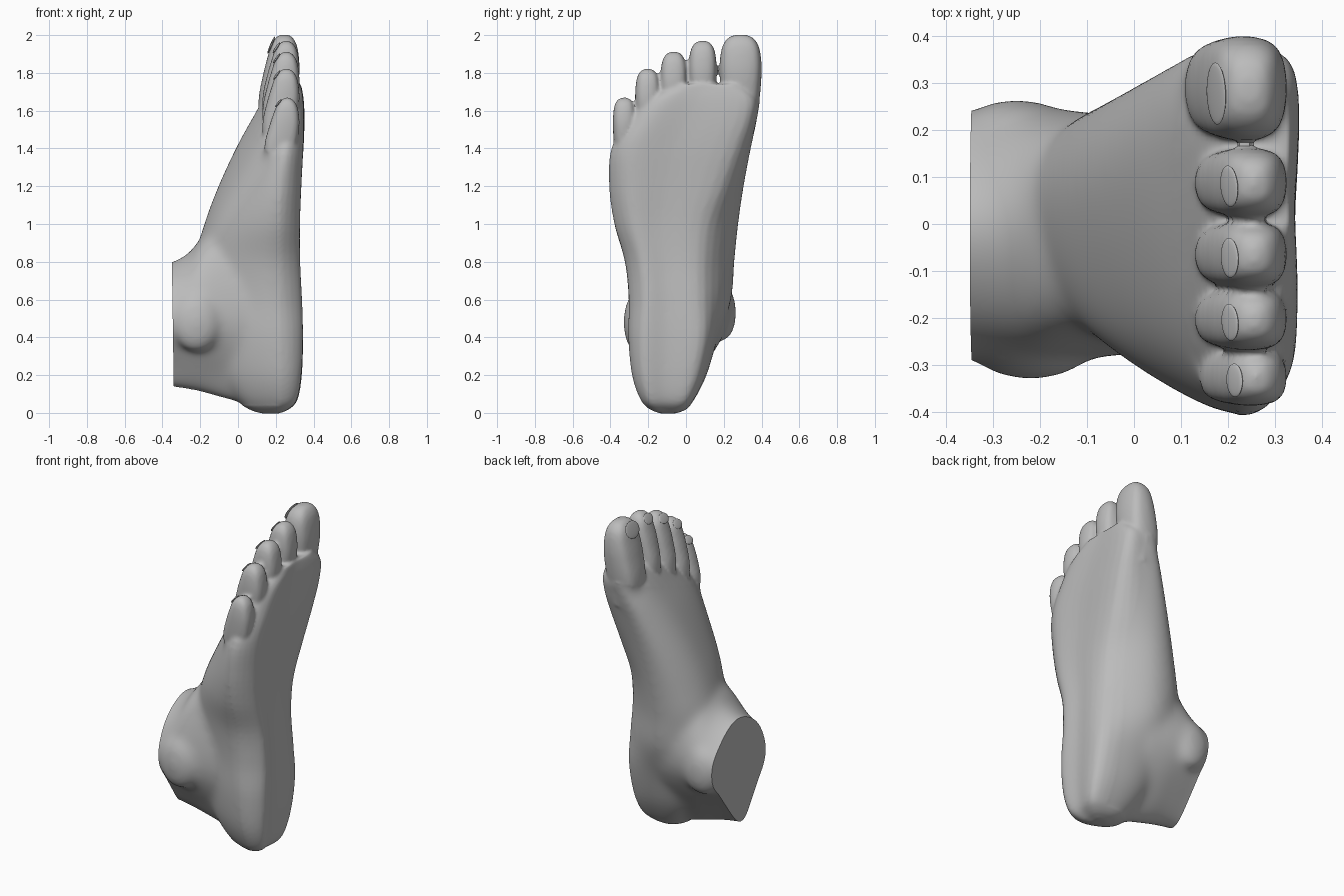
import bpy
import bmesh
from mathutils import Vector, Matrix
from mathutils.bvhtree import BVHTree

cube = bpy.data.objects.get("Cube")
if cube:
    bpy.data.objects.remove(cube, do_unlink=True)

grey = bpy.data.materials.new("plain_grey")
grey.use_nodes = True
grey.diffuse_color = (0.5, 0.5, 0.5, 1)
grey.node_tree.nodes["Principled BSDF"].inputs["Base Color"].default_value = (0.5, 0.5, 0.5, 1)


def spline(pts, steps, closed):
    """Smooth curve running through all the points."""
    n = len(pts)
    pick = (lambda i: pts[i % n]) if closed else (lambda i: pts[max(0, min(n - 1, i))])
    out = []
    for i in range(n if closed else n - 1):
        a, b, c, d = (pick(i + k) for k in (-1, 0, 1, 2))
        for s in range(steps):
            t = s / steps
            out.append(0.5 * (2 * b + (c - a) * t + (2 * a - 5 * b + 4 * c - d) * t * t
                              + (3 * b - a - 3 * c + d) * t ** 3))
    if not closed:
        out.append(pts[-1])
    return out


def loft(bm, sections):
    """Closed skin over a row of sections with equal point counts."""
    part = bmesh.new()
    rings = [spline([Vector(p) for p in s], 5, True) for s in sections]
    columns = [spline(list(col), 5, False) for col in zip(*rings)]
    grid = [[part.verts.new(p) for p in col] for col in columns]
    n = len(grid)
    for i in range(n):
        a, b = grid[i], grid[(i + 1) % n]
        for j in range(len(a) - 1):
            part.faces.new((a[j], b[j], b[j + 1], a[j + 1]))
    part.faces.new([col[0] for col in grid])
    part.faces.new([col[-1] for col in grid])
    bmesh.ops.recalc_face_normals(part, faces=part.faces)
    mesh = bpy.data.meshes.new("part")
    part.to_mesh(mesh)
    part.free()
    bm.from_mesh(mesh)
    bpy.data.meshes.remove(mesh)


def foot_section(z, sole, top, lo, hi, sole_hi, arch):
    """Flat sole with a raised arch, broad instep that leans towards the big toe higher up."""
    h, w = sole - top, hi - lo
    peak = 0.55 + 0.12 * z
    slope = 0.16 + 0.27 * min(max(z - 0.9, 0), 0.6)
    return [(sole, lo + 0.13 * w, z), (sole, (lo + sole_hi) / 2, z), (sole - arch, sole_hi, z),
            (sole - 0.46 * h, hi, z), (top + 0.17 * h, lo + (peak / 2 + 0.615) * w, z),
            (top, lo + peak * w, z), (top + slope * h, lo + 0.24 * w, z),
            (sole - 0.29 * h, lo, z)]


def ankle_section(x, lo, hi, bottom, top):
    """Domed at the shin, narrow at the heel tendon."""
    return [(x, -0.06, bottom), (x, hi - 0.16, bottom + 0.14), (x, hi, 0.53),
            (x, hi - 0.08, top - 0.1), (x, -0.01, top), (x, lo + 0.08, top - 0.1),
            (x, lo, 0.49), (x, lo + 0.12, bottom + 0.12)]


def toe_section(z, y, half, x0, x1):
    """Rounded box section."""
    c, r = (x0 + x1) / 2, (x1 - x0) / 2
    k = 0.78
    return [(c + r * u, y + half * v, z) for u, v in
            ((1, 0), (k, k), (0, 1), (-k, k), (-1, 0), (-k, -k), (0, -1), (k, -k))]


bm = bmesh.new()

# Heel, arch and ball of the foot
loft(bm, [foot_section(*s) for s in (
    (-0.004, 0.21, 0.13, -0.13, -0.06, -0.07, 0),
    (0.018, 0.262, 0.06, -0.19, 0.0, -0.03, 0),
    (0.07, 0.305, -0.01, -0.24, 0.045, 0.01, 0),
    (0.2, 0.326, -0.10, -0.285, 0.11, 0.06, 0.003),
    (0.4, 0.333, -0.18, -0.305, 0.17, 0.10, 0.008),
    (0.6, 0.327, -0.22, -0.305, 0.235, 0.10, 0.015),
    (0.8, 0.317, -0.23, -0.325, 0.25, 0.10, 0.02),
    (1.0, 0.317, -0.18, -0.382, 0.27, 0.12, 0.018),
    (1.2, 0.326, -0.105, -0.406, 0.30, 0.19, 0.012),
    (1.4, 0.338, -0.012, -0.394, 0.338, 0.26, 0.004),
    (1.55, 0.343, 0.07, -0.30, 0.37, 0.31, 0),
    (1.66, 0.341, 0.14, -0.20, 0.38, 0.32, 0),
    (1.74, 0.33, 0.22, -0.05, 0.31, 0.25, 0))])

# Ankle, overlong so that it can be cut flat
loft(bm, [ankle_section(*s) for s in (
    (-0.46, -0.285, 0.235, 0.135, 0.78),
    (-0.35, -0.285, 0.238, 0.132, 0.80),
    (-0.26, -0.295, 0.243, 0.12, 0.85),
    (-0.2, -0.297, 0.243, 0.108, 0.92),
    (-0.1, -0.285, 0.238, 0.08, 1.0),
    (0.05, -0.275, 0.215, 0.04, 1.05))])

# Ankle bones
for centre, size in (((-0.25, 0.20, 0.53), (0.12, 0.067, 0.15)),
                     ((-0.22, -0.265, 0.48), (0.13, 0.067, 0.16))):
    bmesh.ops.create_uvsphere(bm, u_segments=24, v_segments=16, radius=1,
                              matrix=Matrix.Translation(centre) @ Matrix.Diagonal((*size, 1)))

# Toes: y, half width, tip height, rise of the upper side, length scale
toes = ((0.289, 0.111, 2.002, -0.006, 1.15), (0.088, 0.074, 1.97, 0.015, 1.0),
        (-0.065, 0.071, 1.912, 0.015, 1.0), (-0.203, 0.066, 1.822, 0.015, 0.95),
        (-0.327, 0.060, 1.67, 0.025, 0.85))
# Distance from the tip, upper x, lower x, width factor
toe_profile = ((0, 0.232, 0.265, 0.2), (0.012, 0.208, 0.288, 0.55), (0.045, 0.182, 0.31, 0.83),
               (0.1, 0.163, 0.322, 0.97), (0.18, 0.14, 0.325, 1.0),
               (0.3, 0.115, 0.31, 0.9), (0.45, 0.12, 0.28, 0.65))
for y, half, tip, rise, scale in toes:
    loft(bm, [toe_section(tip - d * scale, y, half * f, x0 + rise, x1)
              for d, x0, x1, f in toe_profile])

# Blend the parts into one skin
rough = bpy.data.meshes.new("foot")
bm.to_mesh(rough)
bm.free()
foot = bpy.data.objects.new("foot", rough)
bpy.context.collection.objects.link(foot)
remesh = foot.modifiers.new("blend", 'REMESH')
remesh.mode = 'VOXEL'
remesh.voxel_size = 0.01
soften = foot.modifiers.new("soften", 'SMOOTH')
soften.factor = 0.5
soften.iterations = 7
bpy.context.view_layer.update()
skin = bpy.data.meshes.new_from_object(foot.evaluated_get(bpy.context.evaluated_depsgraph_get()))
foot.modifiers.clear()
foot.data = skin

# Melt the ankle and toe roots into the instep, then cut the ankle flat
bm = bmesh.new()
bm.from_mesh(skin)
instep = [v for v in bm.verts if v.co.x < 0.22 and 0.04 < v.co.z < 1.51 + 0.35 * v.co.y]
for _ in range(45):
    bmesh.ops.smooth_vert(bm, verts=instep, factor=0.5,
                          use_axis_x=True, use_axis_y=True, use_axis_z=True)
bmesh.ops.bisect_plane(bm, geom=bm.verts[:] + bm.edges[:] + bm.faces[:],
                       plane_co=(-0.35, 0, 0.8), plane_no=(-1, 0, -0.015), clear_outer=True)
bmesh.ops.holes_fill(bm, edges=[e for e in bm.edges if e.is_boundary], sides=0)
bmesh.ops.recalc_face_normals(bm, faces=bm.faces)
tree = BVHTree.FromBMesh(bm)
bm.to_mesh(skin)
bm.free()


def finish(obj):
    obj.data.materials.clear()
    obj.data.materials.append(grey)
    bpy.ops.object.select_all(action='DESELECT')
    obj.select_set(True)
    bpy.context.view_layer.objects.active = obj
    bpy.ops.object.shade_smooth_by_angle(angle=0.8)


finish(foot)

# Toenails laid on the upper side of each toe tip
names = ("big_toe", "second_toe", "third_toe", "fourth_toe", "little_toe")
for name, (y, half, tip, rise, scale) in zip(names, toes):
    hit, normal, _, _ = tree.ray_cast(Vector((-1, y - 0.1 * half, tip - 0.5 * half)), Vector((1, 0, 0)))
    turn = normal.to_track_quat('X', 'Z').to_matrix().to_4x4()
    nail_bm = bmesh.new()
    bmesh.ops.create_uvsphere(nail_bm, u_segments=24, v_segments=12, radius=1,
                              matrix=Matrix.Translation(hit) @ turn
                              @ Matrix.Diagonal((0.006, half * 0.6, half * 0.45, 1)))
    mesh = bpy.data.meshes.new(name + "_nail")
    nail_bm.to_mesh(mesh)
    nail_bm.free()
    nail = bpy.data.objects.new(name + "_nail", mesh)
    bpy.context.collection.objects.link(nail)
    finish(nail)
